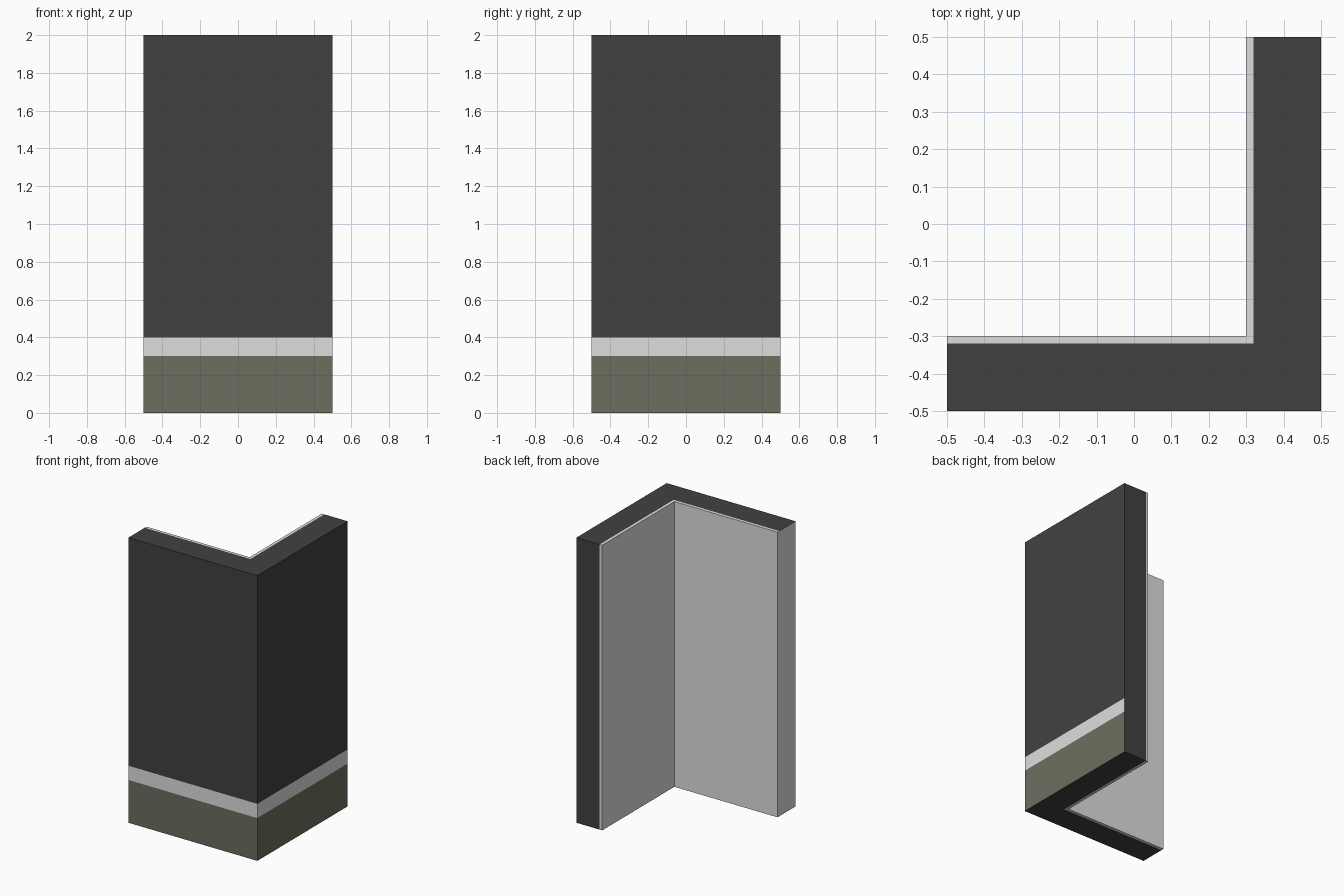
import bpy, bmesh

if "Cube" in bpy.data.objects:
    bpy.data.objects.remove(bpy.data.objects["Cube"])

HEIGHT = 2.0


def material(name, rgb):
    m = bpy.data.materials.new(name)
    m.diffuse_color = (*rgb, 1)
    m.use_nodes = True
    m.node_tree.nodes["Principled BSDF"].inputs["Base Color"].default_value = m.diffuse_color
    return m


dark = material("charcoal", (0.053, 0.053, 0.053))
light = material("light_grey", (0.73, 0.73, 0.73))
olive = material("olive_grey", (0.153, 0.153, 0.115))


def corner_wall(name, outer, inner, mats, cuts=(), rule=None):
    """L-shaped prism; outer and inner are distances of its two faces from centre."""
    bm = bmesh.new()
    outline = [(-0.5, -outer), (outer, -outer), (outer, 0.5),
               (inner, 0.5), (inner, -inner), (-0.5, -inner)]
    base = bm.faces.new([bm.verts.new((x, y, 0)) for x, y in outline])
    top = bmesh.ops.extrude_face_region(bm, geom=[base])["geom"]
    bmesh.ops.translate(bm, vec=(0, 0, HEIGHT),
                        verts=[v for v in top if isinstance(v, bmesh.types.BMVert)])
    for z in cuts:
        bmesh.ops.bisect_plane(bm, geom=bm.verts[:] + bm.edges[:] + bm.faces[:],
                               plane_co=(0, 0, z), plane_no=(0, 0, 1))
    bmesh.ops.recalc_face_normals(bm, faces=bm.faces[:])
    if rule:
        for f in bm.faces:
            f.material_index = rule(f.normal, f.calc_center_median().z)
    mesh = bpy.data.meshes.new(name)
    bm.to_mesh(mesh)
    bm.free()
    for m in mats:
        mesh.materials.append(m)
    obj = bpy.data.objects.new(name, mesh)
    bpy.context.collection.objects.link(obj)
    return obj


def outer_colour(n, z):
    if n.x < -0.9 and z > 0:          # pale end and hidden inner side
        return 1
    if n.x > 0.9 or n.y < -0.9:       # street faces: plinth, trim band, wall
        return 2 if z < 0.3 else 1 if z < 0.4 else 0
    return 0


# Outer wall with painted plinth and trim band
corner_wall("outer_wall", 0.5, 0.32, (dark, light, olive), (0.3, 0.4), outer_colour)

# Thin interior lining
corner_wall("inner_lining", 0.32, 0.30, (light,))
